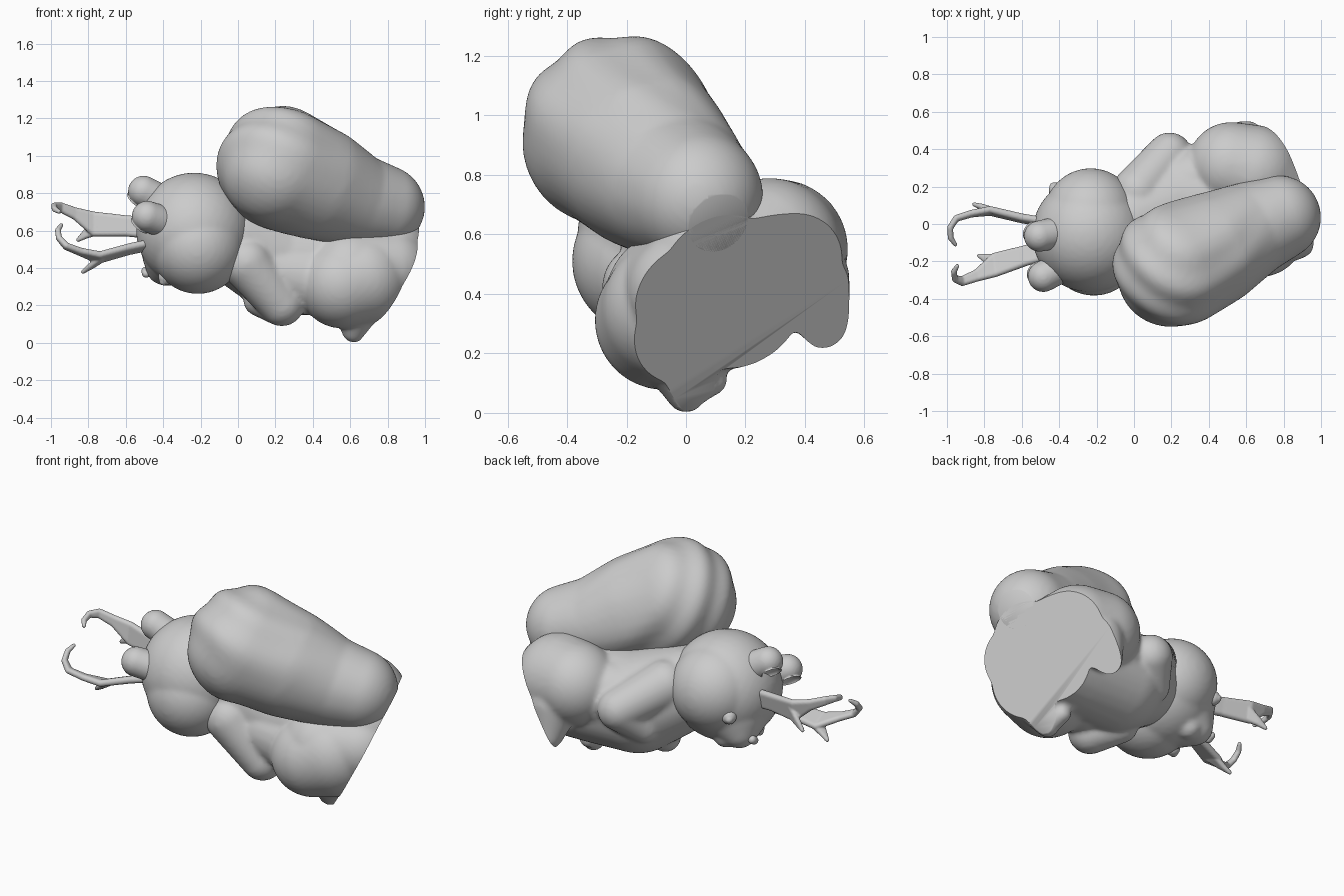
import bpy, bmesh, math
from mathutils import Vector as V

if "Cube" in bpy.data.objects:
    bpy.data.objects.remove(bpy.data.objects["Cube"])

# Animal's own axes: side, up, face direction; and the flat base plane
R = V((-.08, .85, .53)).normalized()
UP = V((-.79, -.324, .52))
U = (UP - R * UP.dot(R)).normalized()
F = U.cross(R)
MID = .285
BASE, N = V((.637, 0, 0)), V((.814, .374, -.443)).normalized()

# Evenly spread points on a unit sphere
SPH = []
for i in range(600):
    z = 1 - 2 * (i + .5) / 600
    a, s = i * 2.399963, math.sqrt(1 - z * z)
    SPH.append(V((s * math.cos(a), s * math.sin(a), z)))


def flip(p):
    return p - 2 * (p.dot(R) - MID) * R


def mirror(chain):
    return [(flip(V(c)), r) for c, r in chain]


def hull_into(bm, balls):
    h = bmesh.new()
    for c, r in balls:
        for p in SPH:
            h.verts.new(V(c) + p * r)
    bmesh.ops.convex_hull(h, input=h.verts[:])
    bmesh.ops.delete(h, geom=[v for v in h.verts if not v.link_faces], context='VERTS')
    bmesh.ops.recalc_face_normals(h, faces=h.faces[:])
    tmp = bpy.data.meshes.new("tmp")
    h.to_mesh(tmp)
    h.free()
    bm.from_mesh(tmp)
    bpy.data.meshes.remove(tmp)


def blob(name, hulls, voxel=.014, smooth=4, shape=None, cut=False):
    """Fuse hulls of balls into one skin, optionally sculpt and cut flat."""
    bm = bmesh.new()
    for balls in hulls:
        hull_into(bm, balls)
    me = bpy.data.meshes.new(name)
    bm.to_mesh(me)
    bm.free()
    ob = bpy.data.objects.new(name, me)
    bpy.context.collection.objects.link(ob)
    m = ob.modifiers.new("skin", 'REMESH')
    m.mode, m.voxel_size = 'VOXEL', voxel
    m = ob.modifiers.new("soften", 'SMOOTH')
    m.factor, m.iterations = .5, smooth
    ev = ob.evaluated_get(bpy.context.evaluated_depsgraph_get())
    done = bpy.data.meshes.new_from_object(ev)
    ob.modifiers.clear()
    ob.data = done
    bm = bmesh.new()
    bm.from_mesh(done)
    if shape:
        bm.normal_update()
        moved = [shape(v.co.copy(), v.normal.copy()) for v in bm.verts]
        for v, p in zip(bm.verts, moved):
            v.co = p
    if cut:
        res = bmesh.ops.bisect_plane(bm, geom=bm.verts[:] + bm.edges[:] + bm.faces[:],
                                     plane_co=BASE, plane_no=N, clear_outer=True)
        rim = [e for e in res['geom_cut'] if isinstance(e, bmesh.types.BMEdge)]
        bmesh.ops.edgeloop_fill(bm, edges=rim)
        bmesh.ops.recalc_face_normals(bm, faces=bm.faces[:])
    bm.to_mesh(done)
    bm.free()
    bpy.ops.object.select_all(action='DESELECT')
    ob.select_set(True)
    bpy.context.view_layer.objects.active = ob
    bpy.ops.object.shade_smooth_by_angle(angle=math.radians(50))
    return ob


def links(chain):
    return [chain[i:i + 2] for i in range(len(chain) - 1)]


# Body: torso, haunches, arms and feet
torso = [((.80, .09, .50), .22), ((.70, .14, .41), .26), ((.52, .12, .43), .285),
         ((.24, .11, .44), .29), ((0, .02, .55), .24)]
haunch = [((.52, .31, .55), .235), ((.64, .28, .54), .25), ((.77, .20, .49), .20)]
flank = [((.36, .23, .50), .20), ((.15, .18, .52), .17)]
arm = [((.02, .17, .62), .14), ((.19, .37, .50), .12), ((.09, .28, .38), .085)]
thigh = [((.60, -.05, .39), .22), ((.82, -.0, .41), .20)]
foot_a = [((.66, -.02, .26), .17), ((.62, 0, .065), .065)]
foot_b = [((.60, .40, .45), .15), ((.58, .475, .28), .075)]
toe_a = [((.62, 0, .07), .06), ((.59, .09, .11), .05)]
hulls = links(torso) + [thigh, foot_a, foot_b, toe_a]
for part in (haunch, arm, flank):
    hulls += links(part) + links(mirror(part))
blob("body", hulls, smooth=6, cut=True)


# Tail: thick curled brush with shallow fur grooves
def fur(p, n):
    fade = max(0, min(1, (.75 - p.x) * 2))
    return p + n * .007 * fade * math.sin(30 * p.dot(R) + 5 * math.sin(4 * p.x))


tail = [((.775, .035, .725), .225), ((.61, -.035, .765), .255),
        ((.41, -.14, .86), .305), ((.22, -.225, .94), .33)]
blob("tail", links(tail), shape=fur, smooth=10, cut=True)

# Head with full cheeks and a short snout
C = V((-.235, -.055, .6))
cheek = C - U * .03 + F * .02
head = [[(C, .31)],
        [(cheek + R * .10, .25), (cheek - R * .115, .25)],
        [(C + F * .15, .19), (C + F * .265 - U * .01, .105)],
        [(C + F * .26 - U * .09, .075)]]
blob("head", head, smooth=6)
blob("nose", [[(C + F * .355 + U * .05 + R * .012, .024),
               (C + F * .355 + U * .05 - R * .012, .024)]], voxel=.006, smooth=2)

# Ears, cupped on the face side
ear = [((-.43, -.05, .77), .085), ((-.505, -.065, .81), .083)]
for side, chain in (("left", ear), ("right", mirror(ear))):
    hollow = V(chain[1][0]) + F * .085

    def cup(p, n):
        d = p - hollow
        return hollow + d.normalized() * .06 if d.length < .06 else p
    blob(side + "_ear", [chain], voxel=.009, smooth=2, shape=cup)

# Eyes: a bead in a small lid
for side, s in (("left", 1), ("right", -1)):
    d = (R * .6 * s + F * .78 + U * .08).normalized()
    blob(side + "_eye", [[(C + d * .30, .042)], [(C + d * .325, .024)]], voxel=.006, smooth=1)

# Antlers: flattened blades with one prong and a curled tip
W = V((0, .15, 1)).normalized()
beam = [((-.42, .0, .61), .038, .021), ((-.60, .03, .625), .036, .021),
        ((-.77, .07, .635), .048, .019), ((-.87, .055, .69), .016, .018),
        ((-.95, .03, .725), .01, .017), ((-.983, -.02, .73), .004, .016),
        ((-.98, -.075, .715), .002, .015), ((-.955, -.11, .70), 0, .011)]
prong = [((-.76, .07, .62), .03, .018), ((-.81, .09, .585), .012, .016),
         ((-.855, .105, .55), 0, .011)]


def blade(nodes, mirrored):
    out = []
    for a, b in zip(nodes, nodes[1:]):
        balls = [(V(c) + W * h * s, r) for c, h, r in (a, b) for s in (1, -1)]
        out.append(mirror(balls) if mirrored else balls)
    return out


for side, m in (("left", False), ("right", True)):
    blob(side + "_antler", blade(beam, m) + blade(prong, m), voxel=.006, smooth=2)
